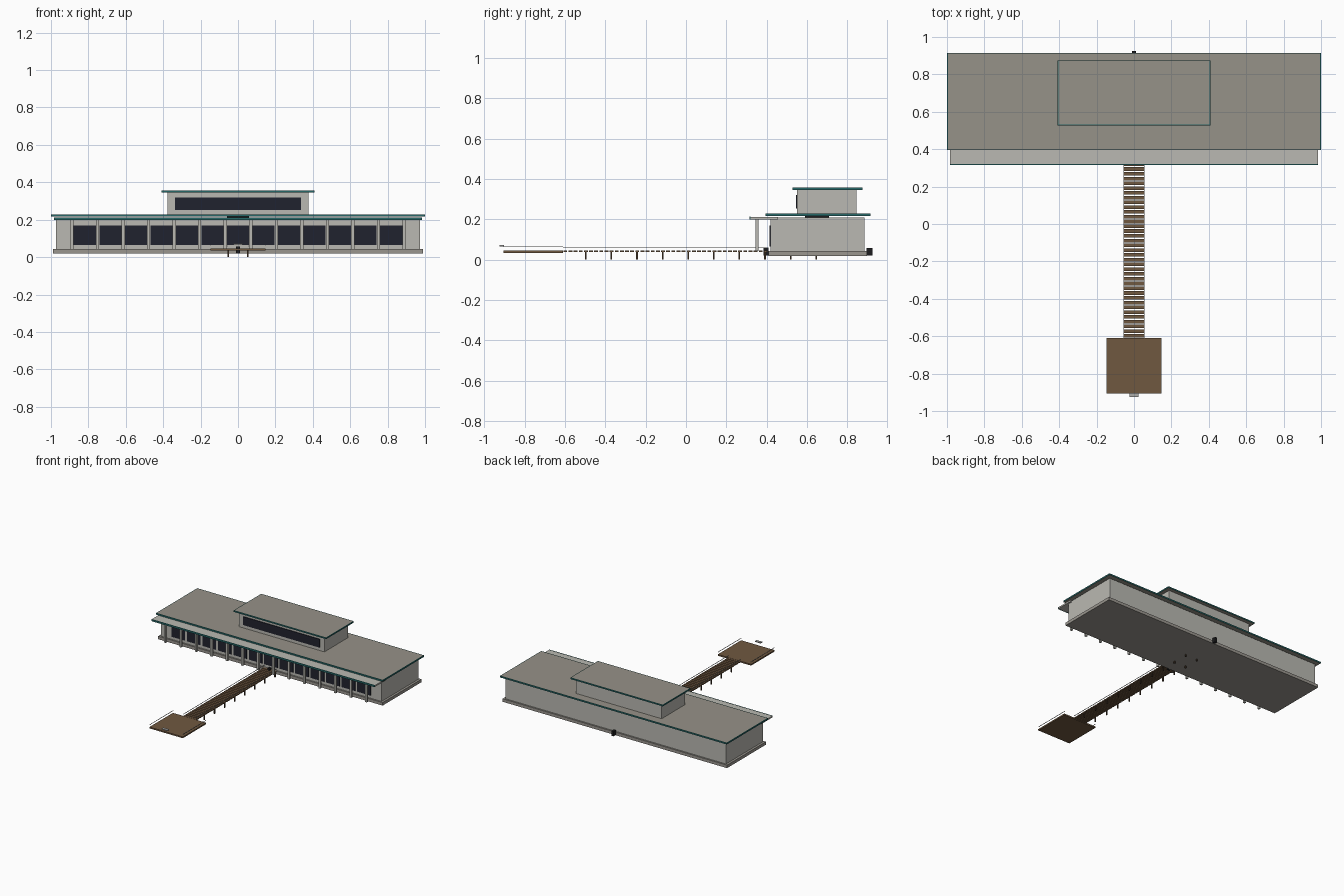
import bpy, bmesh

if "Cube" in bpy.data.objects:
    bpy.data.objects.remove(bpy.data.objects["Cube"])

def srgb(r, g, b):
    f = lambda c: c / 12.92 if c <= 0.04045 else ((c + 0.055) / 1.055) ** 2.4
    return (f(r / 255), f(g / 255), f(b / 255), 1)

def material(name, *rgb):
    m = bpy.data.materials.new(name)
    m.diffuse_color = srgb(*rgb)
    m.use_nodes = True
    m.node_tree.nodes["Principled BSDF"].inputs["Base Color"].default_value = m.diffuse_color
    return m

CONCRETE = material("pale concrete", 186, 185, 178)
ROOFING = material("roof grey", 150, 146, 136)
BASE = material("base grey", 154, 150, 143)
TEAL = material("teal trim", 38, 104, 104)
GLASS = material("dark glass", 32, 34, 46)
WOOD = material("deck wood", 112, 88, 64)
PILE = material("dark timber", 72, 56, 42)
BLACK = material("black rubber", 28, 28, 30)
RAIL = material("rail grey", 172, 172, 170)

def boxes(name, spans, mat):
    """One object from boxes given as (x0, x1, y0, y1, z0, z1)."""
    bm = bmesh.new()
    for x0, x1, y0, y1, z0, z1 in spans:
        vs = bmesh.ops.create_cube(bm, size=1)["verts"]
        for v in vs:
            v.co = ((x0 + x1) / 2 + v.co.x * (x1 - x0),
                    (y0 + y1) / 2 + v.co.y * (y1 - y0),
                    (z0 + z1) / 2 + v.co.z * (z1 - z0))
    me = bpy.data.meshes.new(name)
    bm.to_mesh(me)
    bm.free()
    me.materials.append(mat)
    ob = bpy.data.objects.new(name, me)
    bpy.context.collection.objects.link(ob)
    return ob

def roof(name, span):
    """Flat roof with a teal fascia and a narrow teal border on top."""
    ob = boxes(name, [span], ROOFING)
    ob.data.materials.append(TEAL)
    bm = bmesh.new()
    bm.from_mesh(ob.data)
    bm.normal_update()
    top = [f for f in bm.faces if f.normal.z > 0.5]
    for f in bm.faces:
        if abs(f.normal.z) < 0.5:
            f.material_index = 1
    ring = bmesh.ops.inset_region(bm, faces=top, thickness=0.006)["faces"]
    for f in ring:
        f.material_index = 1
    bm.to_mesh(ob.data)
    bm.free()

# Main building
boxes("base_slab", [(-0.99, 0.99, 0.408, 0.897, 0.018, 0.042)], BASE)
boxes("main_walls", [(-0.972, 0.972, 0.42, 0.885, 0.042, 0.21)], CONCRETE)
roof("main_roof", (-1, 1, 0.395, 0.915, 0.216, 0.228))
boxes("roof_core", [(-0.06, 0.06, 0.59, 0.71, 0.208, 0.217)], BLACK)

# Front canopy on a row of columns, with a window in each bay
boxes("canopy", [(-0.985, 0.985, 0.32, 0.455, 0.2, 0.212)], CONCRETE)
boxes("canopy_fascia", [(-0.985, 0.985, 0.315, 0.32, 0.199, 0.213)], TEAL)
pitch = 0.1365
columns = [(i - 6.5) * pitch for i in range(14)]
boxes("columns", [(x - 0.008, x + 0.008, 0.344, 0.36, 0.042, 0.2) for x in columns], CONCRETE)
boxes("front_windows", [(x + 0.009, x + pitch - 0.009, 0.415, 0.421, 0.065, 0.17)
                        for x in columns[:-1]], GLASS)

# Upper storey
boxes("upper_walls", [(-0.377, 0.377, 0.55, 0.845, 0.226, 0.346)], CONCRETE)
boxes("upper_window", [(-0.338, 0.338, 0.545, 0.551, 0.253, 0.32)], GLASS)
roof("upper_roof", (-0.408, 0.408, 0.527, 0.875, 0.346, 0.357))

# Fenders at the middle of the base, front and back
boxes("fenders", [(-0.01, 0.01, 0.385, 0.409, 0.02, 0.058),
                  (-0.01, 0.01, 0.896, 0.925, 0.02, 0.058)], BLACK)

# Jetty: planks, paired piles and thin rails
plank_pitch = 0.0255
boxes("planks", [(-0.056, 0.056, y, y + 0.019, 0.037, 0.045)
                 for y in (-0.608 + i * plank_pitch for i in range(40))], WOOD)
boxes("piles", [(s * 0.052 - 0.004, s * 0.052 + 0.004, y - 0.004, y + 0.004, 0, 0.037)
                for s in (-1, 1) for y in (-0.497 + i * 0.127 for i in range(10))], PILE)
boxes("jetty_rails", [(s * 0.054 - 0.0015, s * 0.054 + 0.0015, -0.61, 0.408, 0.058, 0.061)
                      for s in (-1, 1)], RAIL)

# End platform with side rails and a small sign
boxes("platform", [(-0.147, 0.147, -0.905, -0.61, 0.034, 0.045)], WOOD)
boxes("platform_rails", [(s * 0.145 - 0.0015, s * 0.145 + 0.0015, -0.905, -0.61, 0.062, 0.065)
                         for s in (-1, 1)], RAIL)
boxes("end_plate", [(-0.025, 0.025, -0.925, -0.903, 0.066, 0.072)], RAIL)
